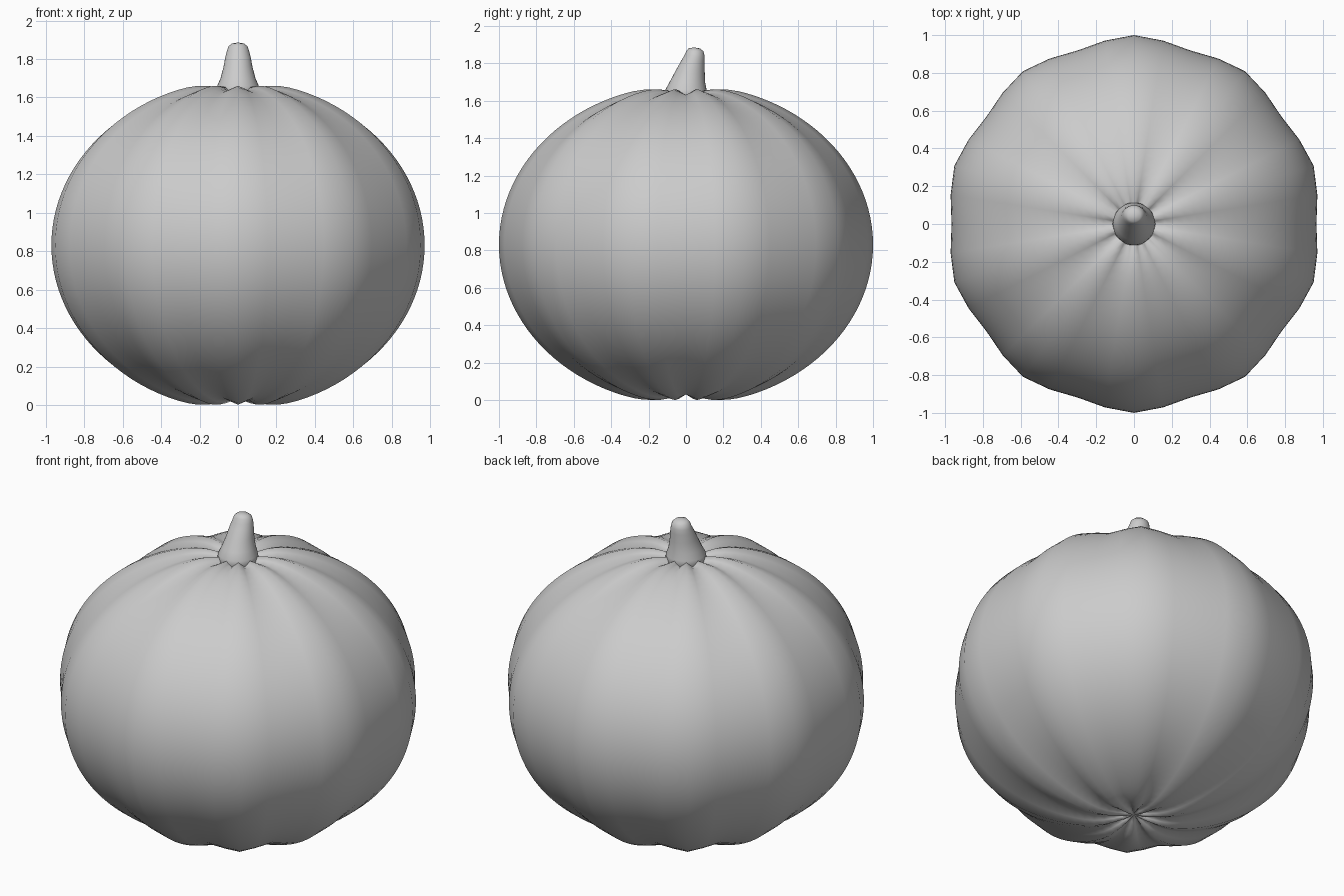
import bpy, bmesh
from math import sin, cos, pi, exp

if "Cube" in bpy.data.objects:
    bpy.data.objects.remove(bpy.data.objects["Cube"])

def loft(name, rings, bottom, top):
    """Skin a stack of closed rings and close both ends at a pole point."""
    bm = bmesh.new()
    loops = [[bm.verts.new(p) for p in ring] for ring in rings]
    n = len(loops[0])
    for a, b in zip(loops, loops[1:]):
        for i in range(n):
            j = (i + 1) % n
            bm.faces.new((a[i], a[j], b[j], b[i]))
    lo, hi = bm.verts.new(bottom), bm.verts.new(top)
    for i in range(n):
        j = (i + 1) % n
        bm.faces.new((loops[0][j], loops[0][i], lo))
        bm.faces.new((loops[-1][i], loops[-1][j], hi))
    for f in bm.faces:
        f.smooth = True
    mesh = bpy.data.meshes.new(name)
    bm.to_mesh(mesh)
    bm.free()
    obj = bpy.data.objects.new(name, mesh)
    bpy.context.collection.objects.link(obj)
    return obj

# Ribbed body: squashed sphere, ten lobes, shallow dimples at both poles
MID, HALF, LOBES, GROOVE, SEGS, RINGS = 0.831, 0.856, 10, 0.034, 40, 56
rings = []
for k in range(1, RINGS):
    phi = pi * k / RINGS
    r = sin(phi)
    dimple = 0.05 * exp(-(r / 0.15) ** 2)
    h = -cos(phi) * HALF + (dimple if phi < pi / 2 else -dimple)
    ring = []
    for i in range(SEGS):
        t = 2 * pi * i / SEGS
        s = 1 - GROOVE * (1 - cos(LOBES * t)) / 2
        ring.append((-r * s * sin(t), r * s * cos(t), MID + h * s))
    rings.append(ring)
pole = (HALF - 0.05) * (1 - GROOVE / 2)
loft("pumpkin_body", rings, (0, 0, MID - pole), (0, 0, MID + pole))

# Stem: flared base, leaning to the back, rounded tip (z, centre y, x radius, y radius)
levels = [(1.60, 0, .118, .118), (1.66, 0, .108, .110), (1.70, .007, .091, .095),
          (1.76, .022, .075, .078), (1.81, .036, .066, .064), (1.84, .045, .058, .055),
          (1.865, .047, .050, .046), (1.88, .044, .033, .031)]
stem = [[(rx * cos(2 * pi * i / 32), cy + ry * sin(2 * pi * i / 32), z) for i in range(32)]
        for z, cy, rx, ry in levels]
loft("stem", stem, (0, 0, 1.60), (0, .042, 1.886))
